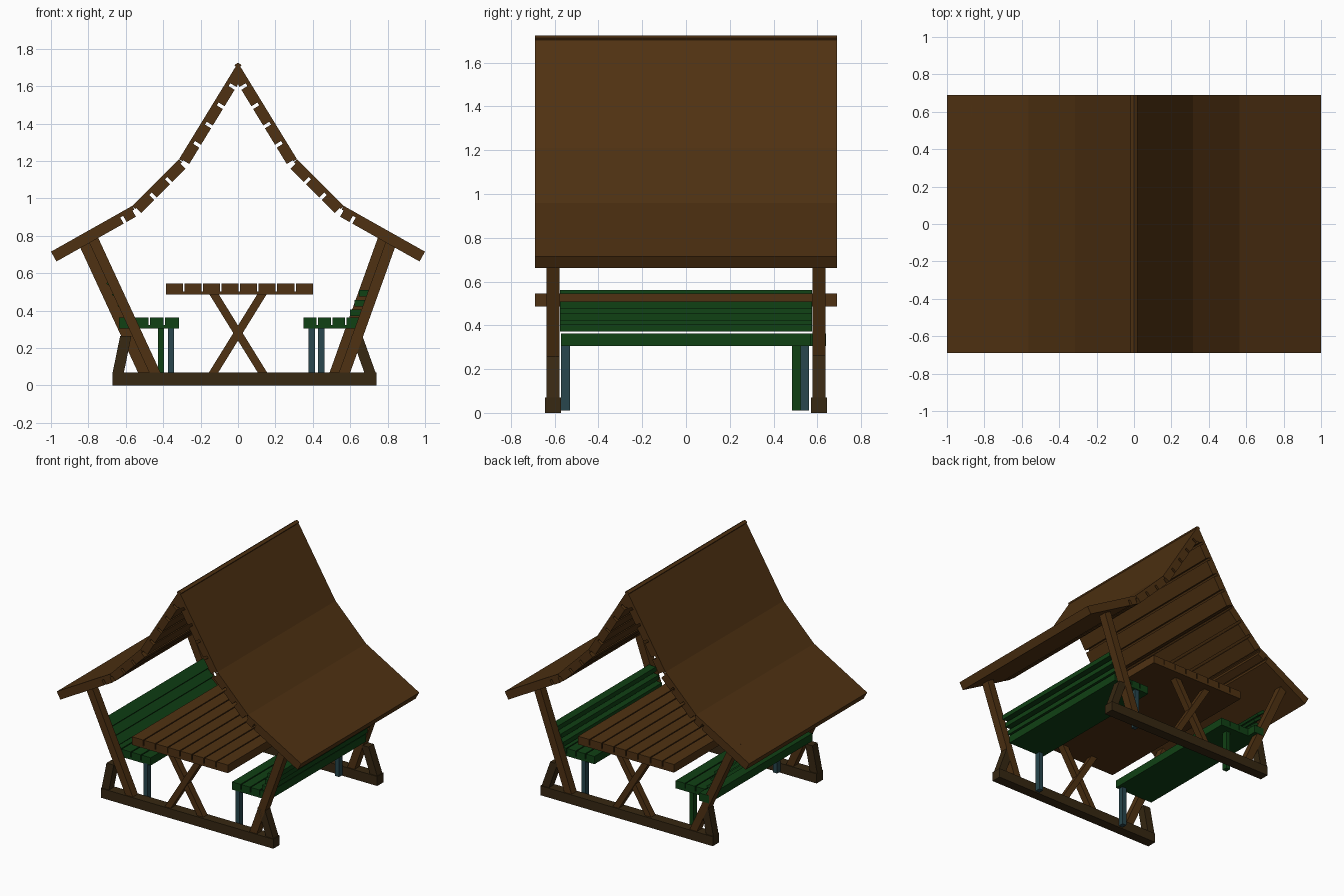
import bpy
import bmesh
from mathutils import Vector

cube = bpy.data.objects.get("Cube")
if cube:
    bpy.data.objects.remove(cube, do_unlink=True)


def material(name, rgb):
    m = bpy.data.materials.new(name)
    m.use_nodes = True
    m.diffuse_color = (*rgb, 1)
    m.node_tree.nodes["Principled BSDF"].inputs["Base Color"].default_value = (*rgb, 1)
    return m


WOOD = material("warm brown wood", (0.078, 0.031, 0.006))
DARK = material("dark brown wood", (0.038, 0.021, 0.006))
GREEN = material("green paint", (0.005, 0.052, 0.007))
TEAL = material("teal paint", (0.021, 0.062, 0.075))


def prism(name, outline, y0, y1, mat):
    """Extrude an x-z outline along y."""
    bm = bmesh.new()
    face = bm.faces.new([bm.verts.new((x, y0, z)) for x, z in outline])
    ext = bmesh.ops.extrude_face_region(bm, geom=[face])
    moved = [g for g in ext["geom"] if isinstance(g, bmesh.types.BMVert)]
    bmesh.ops.translate(bm, verts=moved, vec=(0, y1 - y0, 0))
    bmesh.ops.recalc_face_normals(bm, faces=bm.faces)
    mesh = bpy.data.meshes.new(name)
    bm.to_mesh(mesh)
    bm.free()
    mesh.materials.append(mat)
    ob = bpy.data.objects.new(name, mesh)
    bpy.context.scene.collection.objects.link(ob)
    return ob


def box(name, x0, x1, z0, z1, y0, y1, mat):
    return prism(name, [(x0, z0), (x1, z0), (x1, z1), (x0, z1)], y0, y1, mat)


def leaning(name, xa, za, xb, zb, w, y0, y1, mat):
    """Slanted timber with level ends; xa and xb are its centre."""
    h = w / 2
    return prism(name, [(xa - h, za), (xa + h, za), (xb + h, zb), (xb - h, zb)], y0, y1, mat)


def boarded(name, x0, x1, z0, z1, y0, y1, count, mat, skin=0.018, gap=0.008):
    """Boards side by side on a thin continuous underside."""
    box(name + "_underside", x0, x1, z0, z0 + skin, y0, y1, mat)
    step = (x1 - x0 + gap) / count
    for i in range(count):
        x = x0 + i * step
        box(f"{name}_board_{i + 1}", x, x + step - gap, z0 + skin, z1, y0, y1, mat)


# Roof: a bent outer sheet with planks under every straight stretch
ROOF_Y = 0.69
for side, s in (("right", -1), ("left", 1)):
    path = [Vector((s * x, z)) for x, z in ((0, 1.725), (0.315, 1.21), (0.565, 0.96), (1.0, 0.715))]
    for k, count in enumerate((5, 3, 2)):
        a, b = path[k], path[k + 1]
        d = (b - a).normalized()
        n = Vector((d.y, -d.x)) * s
        length = (b - a).length
        inner = n * 0.022
        prism(f"roof_sheet_{side}_{k + 1}", [a, b, b + inner, a + inner], -ROOF_Y, ROOF_Y, WOOD)
        # the lowest stretch has a narrow plank, then a wide eave plank
        cuts = [i / count for i in range(count + 1)] if k < 2 else [0, 0.15, 1]
        for i in range(count):
            p = a + d * (length * cuts[i] + 0.012)
            q = a + d * (length * cuts[i + 1] - (0 if k == 2 and i == 1 else 0.006))
            if k == 0 and i == 0:
                p = a + d * 0.035
            prism(f"roof_plank_{side}_{k + 1}_{i + 1}",
                  [p + inner, q + inner, q + n * 0.06, p + n * 0.06], -ROOF_Y, ROOF_Y, WOOD)

# End frames: ground beam, roof posts, braces and crossed table legs
for end, y, lx, rx in (("front", -0.607, 0, 0.05), ("back", 0.607, -0.06, 0)):
    y0, y1 = y - 0.03, y + 0.03
    box(f"ground_beam_{end}", -0.67, 0.74, 0, 0.07, y - 0.037, y + 0.037, DARK)
    leaning(f"post_right_{end}", -0.445 + lx, 0.07, -0.778 + lx, 0.79, 0.06, y0, y1, WOOD)
    leaning(f"post_left_{end}", 0.52 + rx, 0.07, 0.778 + rx, 0.79, 0.06, y0, y1, WOOD)
    leaning(f"brace_right_{end}", -0.64, 0.07, -0.60, 0.265, 0.06, y0, y1, DARK)
    leaning(f"brace_left_{end}", 0.705, 0.07, 0.635, 0.265, 0.06, y0, y1, DARK)
    for s in (-1, 1):
        leaning(f"table_leg_{end}_{'left' if s > 0 else 'right'}", s * 0.13, 0.07, -s * 0.13, 0.49,
                0.05, y - 0.025 + s * 0.004, y + 0.025 + s * 0.004, WOOD)

# Table top
boarded("table_top", -0.385, 0.40, 0.485, 0.545, -0.69, 0.69, 8, WOOD)

# Bench seats
boarded("seat_right", -0.635, -0.315, 0.305, 0.362, -0.57, 0.57, 4, GREEN)
boarded("seat_left", 0.35, 0.65, 0.305, 0.362, -0.57, 0.57, 4, GREEN)
box("seat_right_extension", -0.635, -0.555, 0.305, 0.362, 0.57, 0.64, GREEN)

# Bench backrests: three slats following the lean of the posts
for i in range(3):
    x, z = 0.628 + i * 0.024, 0.388 + i * 0.052
    box(f"backrest_slat_left_{i + 1}", x - 0.03, x + 0.03, z - 0.017, z + 0.017, -0.575, 0.575, GREEN)
    x, z = -0.61 - i * 0.03, 0.405 + i * 0.06
    prism(f"backrest_slat_right_{i + 1}",
          [(x + 0.028, z - 0.026), (x + 0.04, z - 0.012), (x - 0.018, z + 0.036), (x - 0.035, z + 0.02)],
          -0.575, 0.575, GREEN)

# Bench legs
for name, x, y, mat in (("right_front", -0.358, -0.55, TEAL), ("right_back", -0.412, 0.505, GREEN),
                        ("left_front", 0.395, -0.55, TEAL), ("left_back", 0.445, 0.543, TEAL)):
    box("bench_leg_" + name, x - 0.017, x + 0.017, 0.01, 0.31, y - 0.02, y + 0.02, mat)
